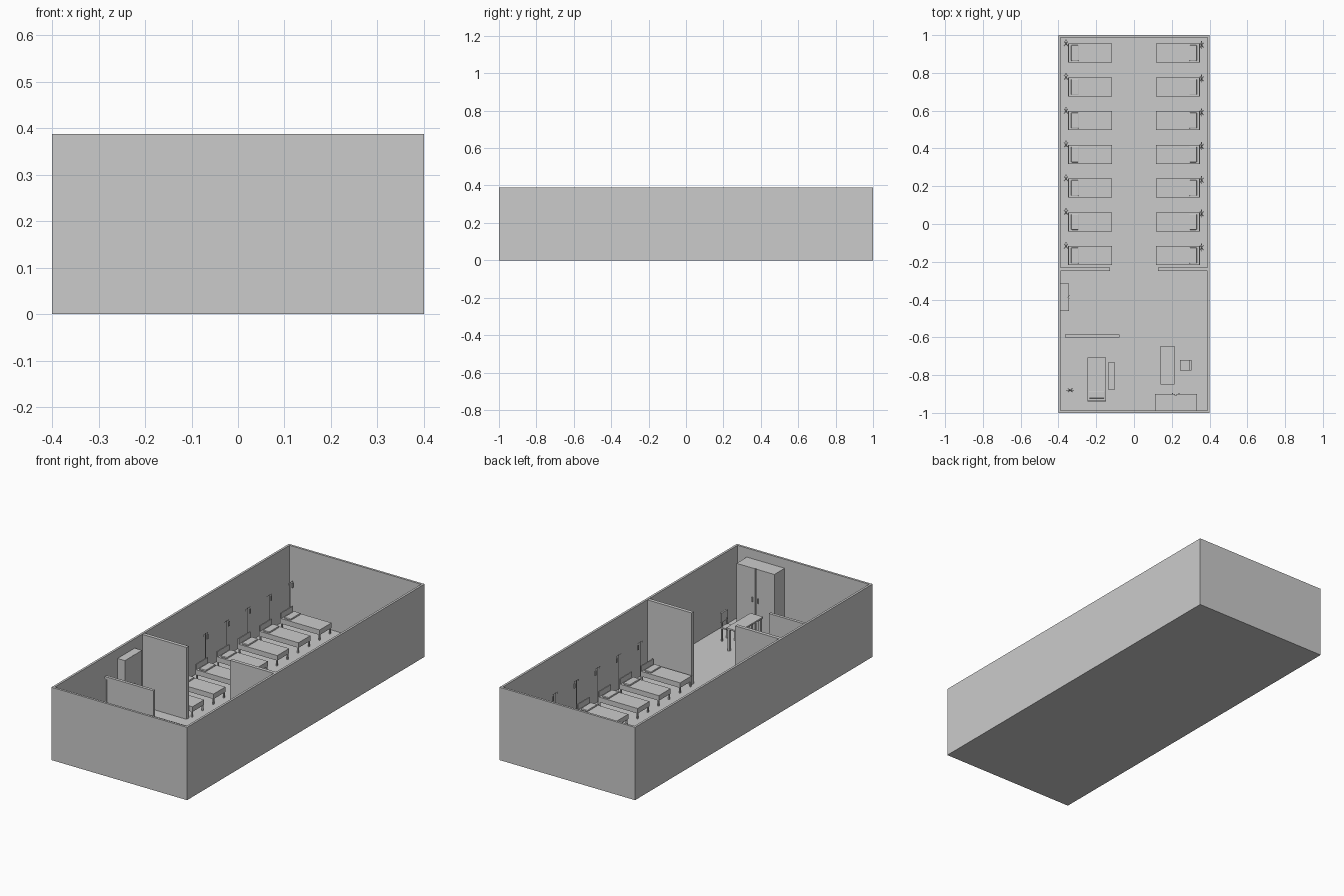
import bpy, bmesh
from math import pi, cos, sin
from mathutils import Matrix, Vector

if "Cube" in bpy.data.objects:
    bpy.data.objects.remove(bpy.data.objects["Cube"])

FLOOR = 0.003


def place(x, y, angle=0.0):
    return Matrix.Translation((x, y, FLOOR)) @ Matrix.Rotation(angle, 4, 'Z')


def finish(name, bm, matrix):
    mesh = bpy.data.meshes.new(name)
    bm.to_mesh(mesh)
    bm.free()
    ob = bpy.data.objects.new(name, mesh)
    ob.matrix_world = matrix
    bpy.context.collection.objects.link(ob)
    return ob


def boxes(name, parts, matrix=Matrix.Identity(4), bevel=0.0):
    """One object from boxes given as (x0, x1, y0, y1, z0, z1)."""
    bm = bmesh.new()
    for x0, x1, y0, y1, z0, z1 in parts:
        m = Matrix.Translation(((x0 + x1) / 2, (y0 + y1) / 2, (z0 + z1) / 2))
        m = m @ Matrix.Diagonal((x1 - x0, y1 - y0, z1 - z0, 1))
        bmesh.ops.create_cube(bm, size=1, matrix=m)
    ob = finish(name, bm, matrix)
    if bevel:
        mod = ob.modifiers.new("bevel", 'BEVEL')
        mod.width, mod.segments = bevel, 2
    return ob


def rods(name, parts, matrix, sides=8):
    """One object from thin cylinders given as (start, end, radius)."""
    bm = bmesh.new()
    for a, b, r in parts:
        a, b = Vector(a), Vector(b)
        d = b - a
        m = Matrix.Translation((a + b) / 2) @ d.to_track_quat('Z', 'Y').to_matrix().to_4x4()
        bmesh.ops.create_cone(bm, cap_ends=True, segments=sides, radius1=r,
                              radius2=r, depth=d.length, matrix=m)
    return finish(name, bm, matrix)


def legs(x0, x1, y0, y1, top, w):
    return [(x, x + w, y, y + w, 0, top) for x in (x0, x1 - w) for y in (y0, y1 - w)]


def bed(matrix):
    # head at local x = 0, foot at x = 0.233
    boxes("bed_frame", legs(0.002, 0.231, -0.048, 0.048, 0.034, 0.007)
          + [(0.003, 0.233, -0.05, 0.05, 0.03, 0.038)], matrix)
    boxes("mattress", [(0.006, 0.233, -0.05, 0.05, 0.038, 0.057)], matrix)
    boxes("headboard", [(0, 0.006, -0.05, 0.05, 0.03, 0.086)], matrix)
    boxes("pillow", [(0.017, 0.057, -0.042, 0.042, 0.056, 0.066)], matrix, 0.004)


def drip_stand(matrix):
    # crossbar runs along local y
    feet = [((0, 0, 0.012), (0.012 * cos(a), 0.016 * sin(a), 0.001), 0.0012)
            for a in (pi / 4 + i * pi / 2 for i in range(4))]
    hooks = [((0, y, 0.207), (0, y, 0.197), 0.0008) for y in (-0.018, 0.018)]
    rods("drip_stand", [((0, 0, 0.005), (0, 0, 0.21), 0.0015),
                        ((0, -0.02, 0.207), (0, 0.02, 0.207), 0.0012)] + feet + hooks, matrix)
    boxes("drip_bag", [(-0.002, 0.002, 0.013, 0.023, 0.172, 0.197)], matrix)


# room shell: floor and four walls, open top
H, T = 0.388, 0.012
boxes("floor", [(-0.4, 0.4, -1, 1, 0, FLOOR)])
for s, side in ((-1, "left"), (1, "right")):
    xa, xb = sorted((s * 0.4, s * (0.4 - T)))
    boxes(side + "_wall", [(xa, xb, -1, 1, FLOOR, H)])
    # partition between ward and front room
    xa, xb = sorted((s * (0.4 - T), s * 0.128))
    boxes(side + "_partition", [(xa, xb, -0.25, -0.231, FLOOR, 0.386)])
boxes("back_wall", [(-0.4 + T, 0.4 - T, 1 - T, 1, FLOOR, H)])
boxes("front_wall", [(-0.4 + T, 0.4 - T, -1, -1 + T, FLOOR, H)])

# two rows of beds with drip stands
for i in range(7):
    y = 0.905 - i * 0.1787
    bed(place(-0.35, y))
    bed(place(0.35, y, pi))
    drip_stand(place(-0.36, y + 0.05))
    drip_stand(place(0.358, y + 0.042))

# examination corner: couch, step, stand and folding screen
bed(place(-0.197, -0.94, pi / 2))
drip_stand(place(-0.338, -0.88, pi / 2))
boxes("couch_step", [(-0.137, -0.1, -0.875, -0.733, 0.022, 0.028)]
      + legs(-0.135, -0.102, -0.873, -0.735, 0.022, 0.005), place(0, 0))
boxes("screen_frame", [(-0.365, -0.078, -0.602, -0.586, 0.288, 0.3),
                       (-0.365, -0.355, -0.6, -0.588, 0, 0.288),
                       (-0.088, -0.078, -0.6, -0.588, 0, 0.288)], place(0, 0))
boxes("screen_curtain", [(-0.355, -0.088, -0.597, -0.591, 0.01, 0.288)], place(0, 0))

# wall cabinet with two doors
boxes("side_cabinet", [(-0.389, -0.349, -0.46, -0.315, 0, 0.335),
                       (-0.349, -0.345, -0.46, -0.389, 0.005, 0.335),
                       (-0.349, -0.345, -0.386, -0.315, 0.005, 0.335)], place(0, 0))
boxes("side_cabinet_handles", [(-0.345, -0.341, y, y + 0.003, 0.16, 0.185)
                               for y in (-0.398, -0.38)], place(0, 0))

# wardrobe with two doors
boxes("wardrobe", [(0.11, 0.333, -0.998, -0.907, 0, 0.337),
                   (0.11, 0.218, -0.907, -0.901, 0.006, 0.337),
                   (0.225, 0.333, -0.907, -0.901, 0.006, 0.337)], place(0, 0))
boxes("wardrobe_handles", [(x, x + 0.005, -0.901, -0.895, 0.158, 0.183)
                           for x in (0.202, 0.236)], place(0, 0))

# desk
boxes("desk", [(0.14, 0.215, -0.85, -0.645, 0.115, 0.123)]
      + legs(0.145, 0.21, -0.845, -0.65, 0.115, 0.012), place(0, 0))

# chair facing the desk
boxes("chair_seat", [(0.243, 0.3, -0.775, -0.72, 0.068, 0.075)]
      + legs(0.245, 0.3, -0.773, -0.722, 0.068, 0.007), place(0, 0))
boxes("chair_back", [(0.294, 0.3, y, y + 0.006, 0.075, 0.11) for y in (-0.77, -0.731)]
      + [(0.295, 0.304, -0.775, -0.72, 0.1, 0.15)], place(0, 0))
